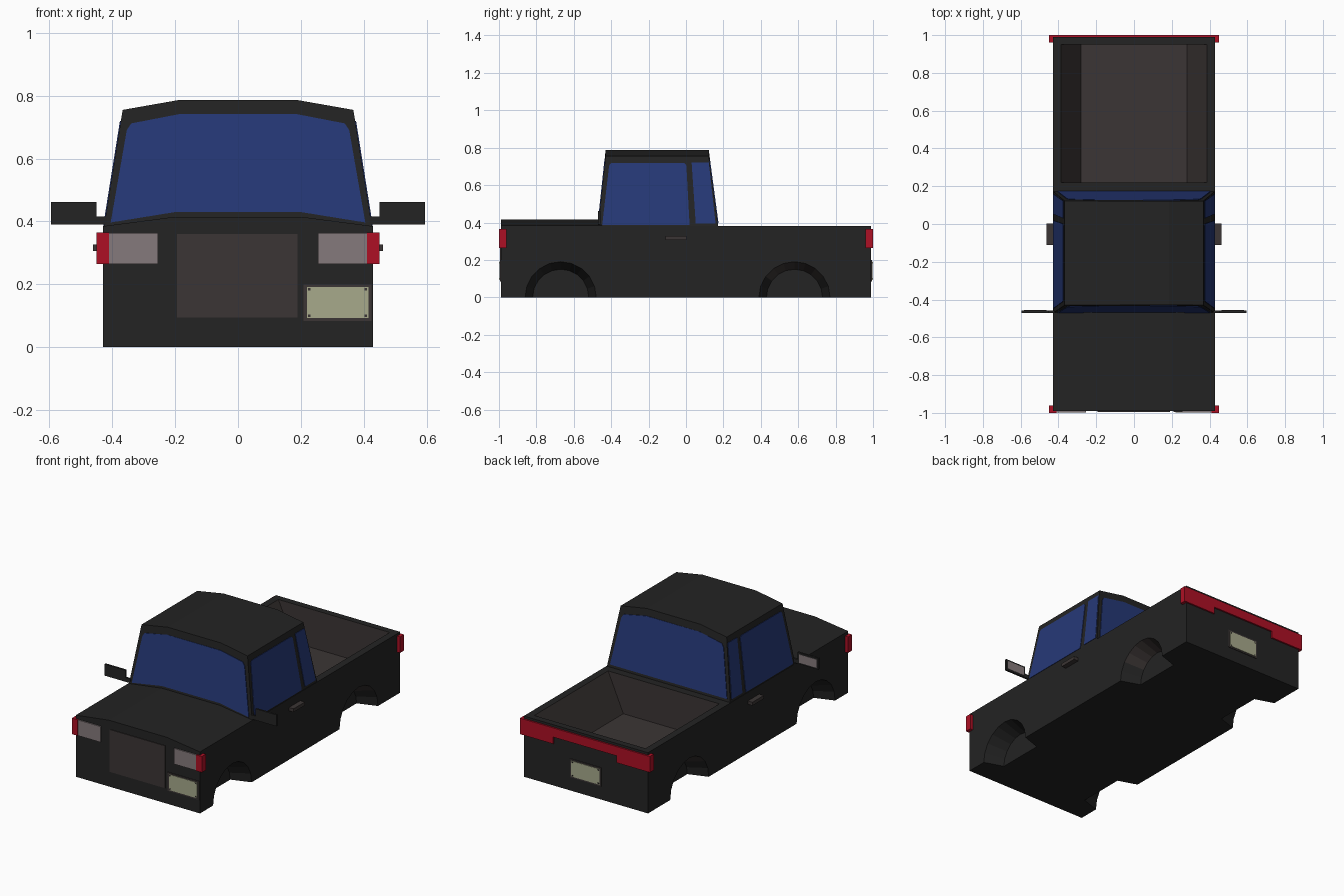
import bpy, bmesh, math
from mathutils import Matrix, Vector

if "Cube" in bpy.data.objects:
    bpy.data.objects.remove(bpy.data.objects["Cube"])


def material(name, r, g, b):
    m = bpy.data.materials.new(name)
    m.diffuse_color = (r, g, b, 1)
    m.use_nodes = True
    m.node_tree.nodes["Principled BSDF"].inputs["Base Color"].default_value = m.diffuse_color
    return m


PAINT = material("black_paint", 0.017, 0.017, 0.017)
TRIM = material("dark_trim", 0.044, 0.036, 0.035)
GLASS = material("blue_glass", 0.019, 0.040, 0.185)
RED = material("red_lens", 0.42, 0.005, 0.018)
LAMP = material("lamp_grey", 0.235, 0.195, 0.2)
PLATE = material("plate_cream", 0.39, 0.40, 0.26)


def finish(name, bm, mat):
    bmesh.ops.recalc_face_normals(bm, faces=bm.faces)
    me = bpy.data.meshes.new(name)
    bm.to_mesh(me)
    bm.free()
    me.materials.append(mat)
    ob = bpy.data.objects.new(name, me)
    bpy.context.collection.objects.link(ob)
    return ob


def loft(name, ring_a, ring_b, mat):
    """Closed solid between two matching rings of points."""
    bm = bmesh.new()
    a = [bm.verts.new(p) for p in ring_a]
    b = [bm.verts.new(p) for p in ring_b]
    bm.faces.new(a)
    bm.faces.new(b)
    n = len(a)
    for i in range(n):
        j = (i + 1) % n
        bm.faces.new((a[i], a[j], b[j], b[i]))
    return finish(name, bm, mat)


def box(name, x, y, z, mat):
    def ring(h):
        return [(x[0], y[0], h), (x[1], y[0], h), (x[1], y[1], h), (x[0], y[1], h)]
    return loft(name, ring(z[0]), ring(z[1]), mat)


def mirrored(half):
    """Complete a symmetric (x, z) outline from its right half."""
    return half + [(-x, z) for x, z in reversed(half)]


def plate(name, points, push, mat):
    """Thin plate: outline on a surface, pushed out by a small offset."""
    p = Vector(push)
    return loft(name, [Vector(q) - p for q in points], [Vector(q) + p for q in points], mat)


# Lower body with cut load bed and wheel arches
body = box("body", (-0.43, 0.43), (-0.99, 0.99), (0, 0.38), PAINT)
cutters = []


def bed_ring(x, z):
    return [(-x, 0.22, z), (x, 0.22, z), (x, 0.95, z), (-x, 0.95, z)]


cutters.append(loft("bed_cutter", bed_ring(0.28, 0.14), bed_ring(0.394, 0.40), PAINT))
for s in (-1, 1):
    for y in (-0.67, 0.58):
        bm = bmesh.new()
        bmesh.ops.create_cone(bm, cap_ends=True, segments=20, radius1=0.15,
                              radius2=0.197, depth=0.14,
                              matrix=Matrix.Translation((s * 0.38, y, 0))
                              @ Matrix.Rotation(s * math.pi / 2, 4, 'Y'))
        cutters.append(finish("arch_cutter", bm, PAINT))
bpy.context.view_layer.objects.active = body
for c in cutters:
    c.hide_render = True
    mod = body.modifiers.new("cut", 'BOOLEAN')
    mod.operation = 'DIFFERENCE'
    mod.solver = 'EXACT'
    mod.object = c
    bpy.ops.object.modifier_apply(modifier=mod.name)
    bpy.data.objects.remove(c)
me = body.data
me.materials.clear()
me.materials.append(PAINT)
me.materials.append(TRIM)
for f in me.polygons:
    c = f.center
    in_bed = abs(c.x) < 0.392 and 0.21 < c.y < 0.96 and 0.1 < c.z < 0.375
    f.material_index = 1 if in_bed else 0

# Crowned hood
outline = mirrored([(0.43, 0.375), (0.43, 0.385), (0.2, 0.415)])
loft("hood", [(x, -0.99, z) for x, z in outline],
     [(x, -0.45, z) for x, z in outline], PAINT)


# Cab: tapered walls and a crowned roof
def lean(z):
    return min((z - 0.38) / 0.375, 1)


def front_y(z):
    return -0.47 + 0.04 * lean(z)


def rear_y(z):
    return 0.172 - 0.05 * lean(z)


def side_x(z):
    return 0.427 - 0.06 * lean(z)


outline = mirrored([(0.427, 0.38), (0.367, 0.755), (0.185, 0.787)])
loft("cab", [(x, front_y(z), z) for x, z in outline],
     [(x, rear_y(z), z) for x, z in outline], PAINT)

# Windows
top = [(0.354, 0.69), (0.34, 0.712), (0.185, 0.742)]
screen = mirrored([(0.2, 0.43), (0.385, 0.4), (0.405, 0.397)] + top)
plate("windscreen", [(x, front_y(z), z) for x, z in screen], (0, -0.004, 0), GLASS)
screen = mirrored([(0.405, 0.397)] + top)
plate("rear_window", [(x, rear_y(z), z) for x, z in screen], (0, 0.004, 0), GLASS)
door = [(-0.448, 0.387), (0.018, 0.387), (0.018, 0.41), (0.002, 0.705),
        (-0.008, 0.718), (-0.4, 0.718), (-0.411, 0.705)]
quarter = [(0.052, 0.395), (0.158, 0.395), (0.122, 0.72), (0.03, 0.72)]

for s, side in ((-1, "left"), (1, "right")):
    for name, pts in (("door_window", door), ("quarter_window", quarter)):
        plate(f"{side}_{name}", [(s * side_x(z), y, z) for y, z in pts],
              (0.003, 0, 0), GLASS)

    def sided(name, x, y, z, mat):
        box(f"{side}_{name}", (s * x[0], s * x[1]), y, z, mat)

    # Wing mirrors
    sided("mirror_arm", (0.415, 0.455), (-0.47, -0.458), (0.39, 0.416), PAINT)
    sided("mirror", (0.45, 0.595), (-0.47, -0.458), (0.39, 0.462), PAINT)
    sided("mirror_glass", (0.462, 0.583), (-0.459, -0.456), (0.4, 0.452), LAMP)
    # Door handles
    sided("handle", (0.425, 0.462), (-0.11, 0.003), (0.306, 0.327), TRIM)
    # Lamps
    sided("headlight", (0.255, 0.415), (-0.997, -0.98), (0.265, 0.363), LAMP)
    sided("indicator", (0.41, 0.45), (-1, -0.96), (0.265, 0.365), RED)
    sided("tail_light", (0.22, 0.45), (0.96, 1), (0.265, 0.365), RED)

# Rear light strip and grille
box("tail_strip", (-0.22, 0.22), (0.98, 1), (0.308, 0.365), RED)
box("grille", (-0.194, 0.19), (-0.994, -0.98), (0.095, 0.36), TRIM)

# Blank number plates with frames and bolts
for name, x, s in (("front_plate", 0.317, -1), ("rear_plate", 0.0, 1)):
    z = 0.142

    def panel(part, cx, cz, w, h, y, mat):
        box(f"{name}_{part}", (cx - w, cx + w), (s * 0.98, s * y), (cz - h, cz + h), mat)

    panel("frame", x, z, 0.108, 0.058, 0.994, TRIM)
    panel("panel", x, z, 0.098, 0.049, 0.997, PLATE)
    for i in (-1, 1):
        for j in (-1, 1):
            panel("bolt", x + i * 0.09, z + j * 0.042, 0.004, 0.004, 0.999, TRIM)
